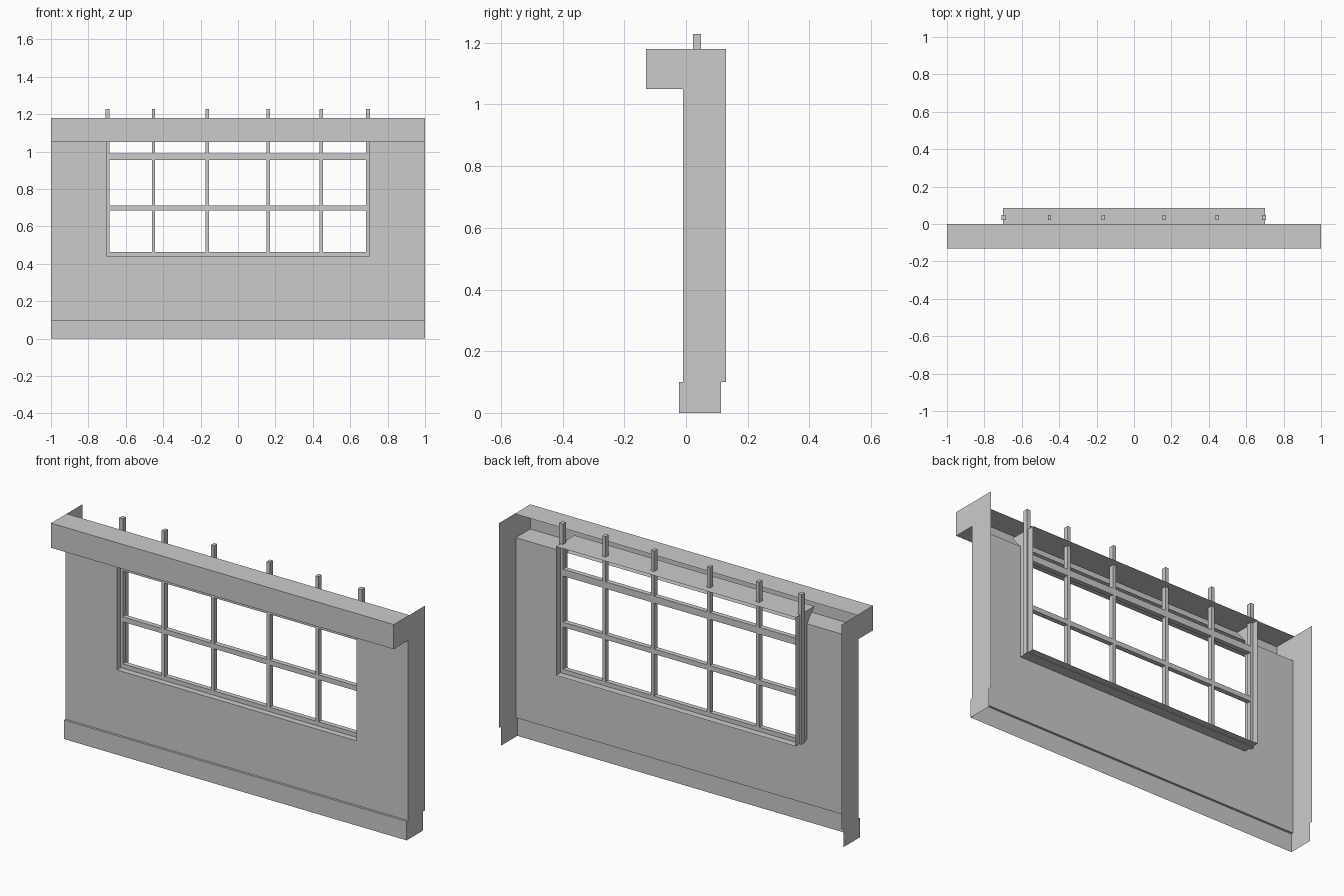
import bpy, bmesh

if "Cube" in bpy.data.objects:
    bpy.data.objects.remove(bpy.data.objects["Cube"])

W, HOLE = 1.0, 0.7            # half widths of wall and window opening
SILL, HEAD = 0.44, 1.05       # opening bottom and top


def make_object(name, bm):
    bmesh.ops.remove_doubles(bm, verts=bm.verts, dist=1e-5)
    mesh = bpy.data.meshes.new(name)
    bm.to_mesh(mesh)
    bm.free()
    obj = bpy.data.objects.new(name, mesh)
    bpy.context.collection.objects.link(obj)
    return obj


def sweep(bm, profile, x0, x1):
    """Sweep an open (y, z) profile along x as a single-sided sheet."""
    for (ya, za), (yb, zb) in zip(profile, profile[1:]):
        bm.faces.new([bm.verts.new(p) for p in
                      ((x0, ya, za), (x1, ya, za), (x1, yb, zb), (x0, yb, zb))])


def plate(bm, outline, x):
    """Flat (y, z) outline at x, facing away from the centre."""
    pts = outline if x > 0 else outline[::-1]
    bm.faces.new([bm.verts.new((x, y, z)) for y, z in pts])


def box(bm, x, z, sx, sz, y=0.035, sy=0.026):
    verts = bmesh.ops.create_cube(bm, size=1)["verts"]
    bmesh.ops.scale(bm, verts=verts, vec=(sx, sy, sz))
    bmesh.ops.translate(bm, verts=verts, vec=(x, y, z))


# Wall sheet: skirting, lower wall and the piers beside the window
bm = bmesh.new()
sweep(bm, [(-0.022, 0), (-0.022, 0.1), (-0.01, 0.1), (-0.01, SILL)], -W, W)
for a, b in ((-W, -HOLE), (HOLE, W)):
    sweep(bm, [(-0.01, SILL), (-0.01, HEAD)], a, b)
make_object("wall", bm)

# Overhanging beam, open at the back
bm = bmesh.new()
sweep(bm, [(-0.01, HEAD), (-0.13, HEAD), (-0.13, 1.18), (0, 1.18)], -W, W)
make_object("top_beam", bm)

# Thin end plates following the wall section
section = [(-0.022, 0), (0.114, 0), (0.114, 0.1), (0.13, 0.1), (0.13, 1.18),
           (-0.13, 1.18), (-0.13, HEAD), (-0.01, HEAD), (-0.01, 0.1), (-0.022, 0.1)]
bm = bmesh.new()
for x in (-W, W):
    plate(bm, section, x)
make_object("end_plates", bm)

# Window reveal: sill, head and jambs with a slanted upper front edge
bm = bmesh.new()
sweep(bm, [(-0.01, SILL), (0.085, SILL)], -HOLE, HOLE)
sweep(bm, [(0.085, 1.12), (-0.07, 1.12)], -HOLE, HOLE)
jamb = [(-0.01, SILL), (0.085, SILL), (0.085, 1.12), (-0.07, 1.12), (-0.01, HEAD)]
for x in (-HOLE, HOLE):
    plate(bm, jamb, x)
bmesh.ops.reverse_faces(bm, faces=[f for f in bm.faces if len(f.verts) == 5])
make_object("window_reveal", bm)

# Upright window bars, running up past the beam
for i, x in enumerate((-0.698, -0.452, -0.165, 0.161, 0.445, 0.696)):
    bm = bmesh.new()
    wide = 0.022 if i in (0, 5) else 0.018
    box(bm, x, (0.437 + 1.228) / 2, wide, 1.228 - 0.437)
    make_object(f"upright_bar_{i + 1}", bm)

# Horizontal window bars
for i, (z0, z1) in enumerate(((0.437, 0.463), (0.685, 0.711), (0.954, 0.99))):
    bm = bmesh.new()
    box(bm, 0, (z0 + z1) / 2, 1.396, z1 - z0)
    make_object(f"cross_bar_{i + 1}", bm)
